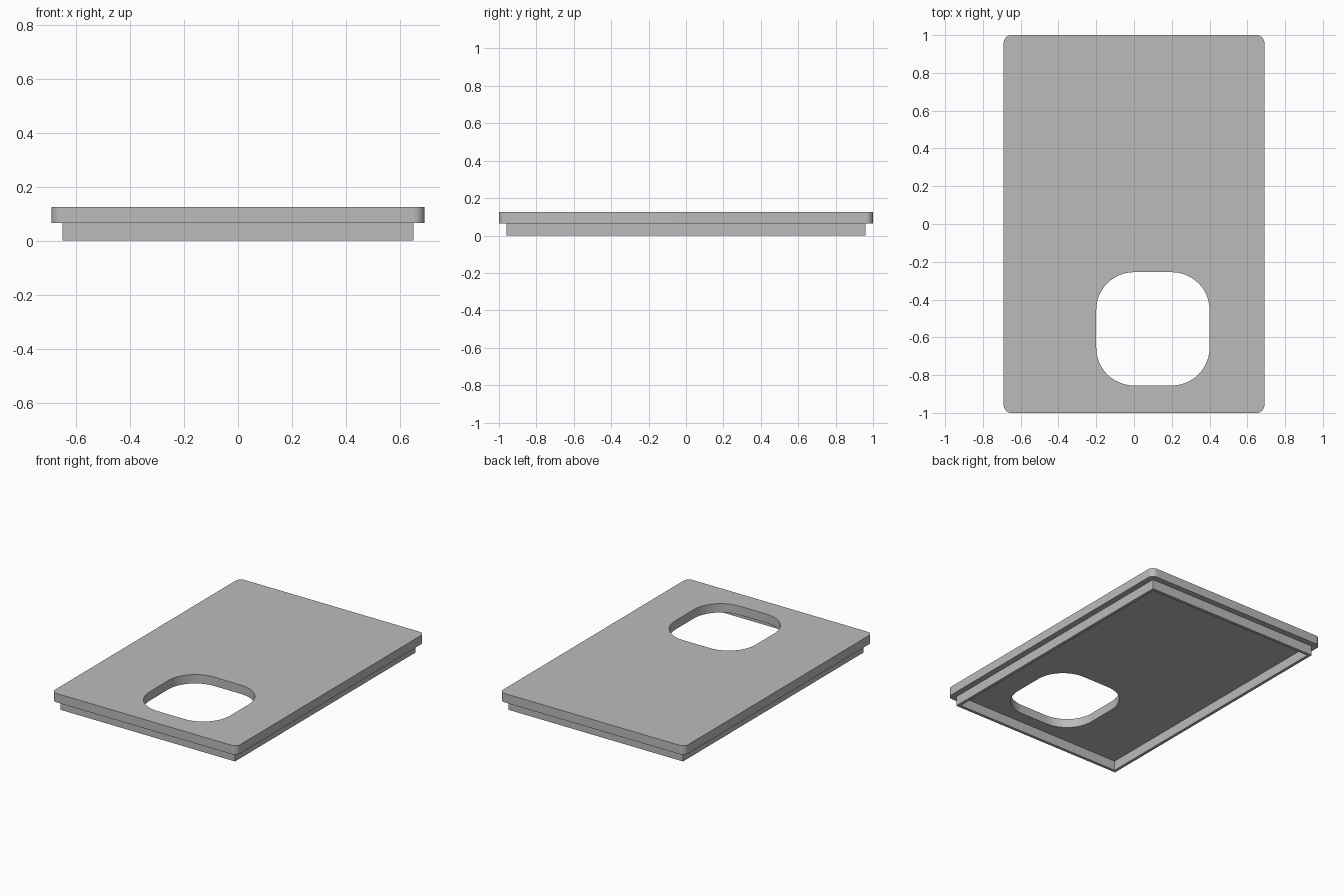
import bpy
import bmesh
from math import cos, sin, pi

cube = bpy.data.objects.get("Cube")
if cube:
    bpy.data.objects.remove(cube, do_unlink=True)

GREY = (0.5, 0.5, 0.5, 1)
grey = bpy.data.materials.new("plain grey")
grey.use_nodes = True
grey.diffuse_color = GREY
grey.node_tree.nodes["Principled BSDF"].inputs["Base Color"].default_value = GREY

RIM_TOP, TOP = 0.065, 0.125


def outline(cx, cy, hx, hy, radius, steps=12):
    """Counter-clockwise rectangle outline with rounded or sharp corners."""
    points = []
    for i, (sx, sy) in enumerate(((1, 1), (-1, 1), (-1, -1), (1, -1))):
        px, py = cx + sx * (hx - radius), cy + sy * (hy - radius)
        count = steps if radius else 0
        for k in range(count + 1):
            a = (i + k / max(count, 1)) * pi / 2
            points.append((px + radius * cos(a), py + radius * sin(a)))
    return points


def slab_with_opening(name, outer, inner, z0, z1):
    """Fill between two outlines and extrude the result upward."""
    bm = bmesh.new()
    edges = []
    for loop in (outer, inner):
        verts = [bm.verts.new((x, y, z0)) for x, y in loop]
        edges += [bm.edges.new((v, verts[i - 1])) for i, v in enumerate(verts)]
    bmesh.ops.triangle_fill(bm, use_beauty=True, use_dissolve=False, edges=edges)
    result = bmesh.ops.extrude_face_region(bm, geom=bm.faces[:], use_keep_orig=True)
    moved = [g for g in result["geom"] if isinstance(g, bmesh.types.BMVert)]
    bmesh.ops.translate(bm, verts=moved, vec=(0, 0, z1 - z0))
    bmesh.ops.recalc_face_normals(bm, faces=bm.faces[:])
    mesh = bpy.data.meshes.new(name)
    bm.to_mesh(mesh)
    bm.free()
    mesh.materials.append(grey)
    obj = bpy.data.objects.new(name, mesh)
    bpy.context.collection.objects.link(obj)
    bpy.ops.object.select_all(action="DESELECT")
    obj.select_set(True)
    bpy.context.view_layer.objects.active = obj
    bpy.ops.object.shade_smooth_by_angle(angle=pi / 6)
    return obj


# Cover plate with rounded corners and an off-centre rounded opening
slab_with_opening("cover_plate",
                  outline(0, 0, 0.69, 1.0, 0.04),
                  outline(0.1, -0.555, 0.3, 0.3, 0.2),
                  RIM_TOP, TOP)

# Thin sharp-cornered locating rim under the plate
WALL = 0.02
slab_with_opening("locating_rim",
                  outline(0, 0, 0.65, 0.96, 0),
                  outline(0, 0, 0.65 - WALL, 0.96 - WALL, 0),
                  0, RIM_TOP)
